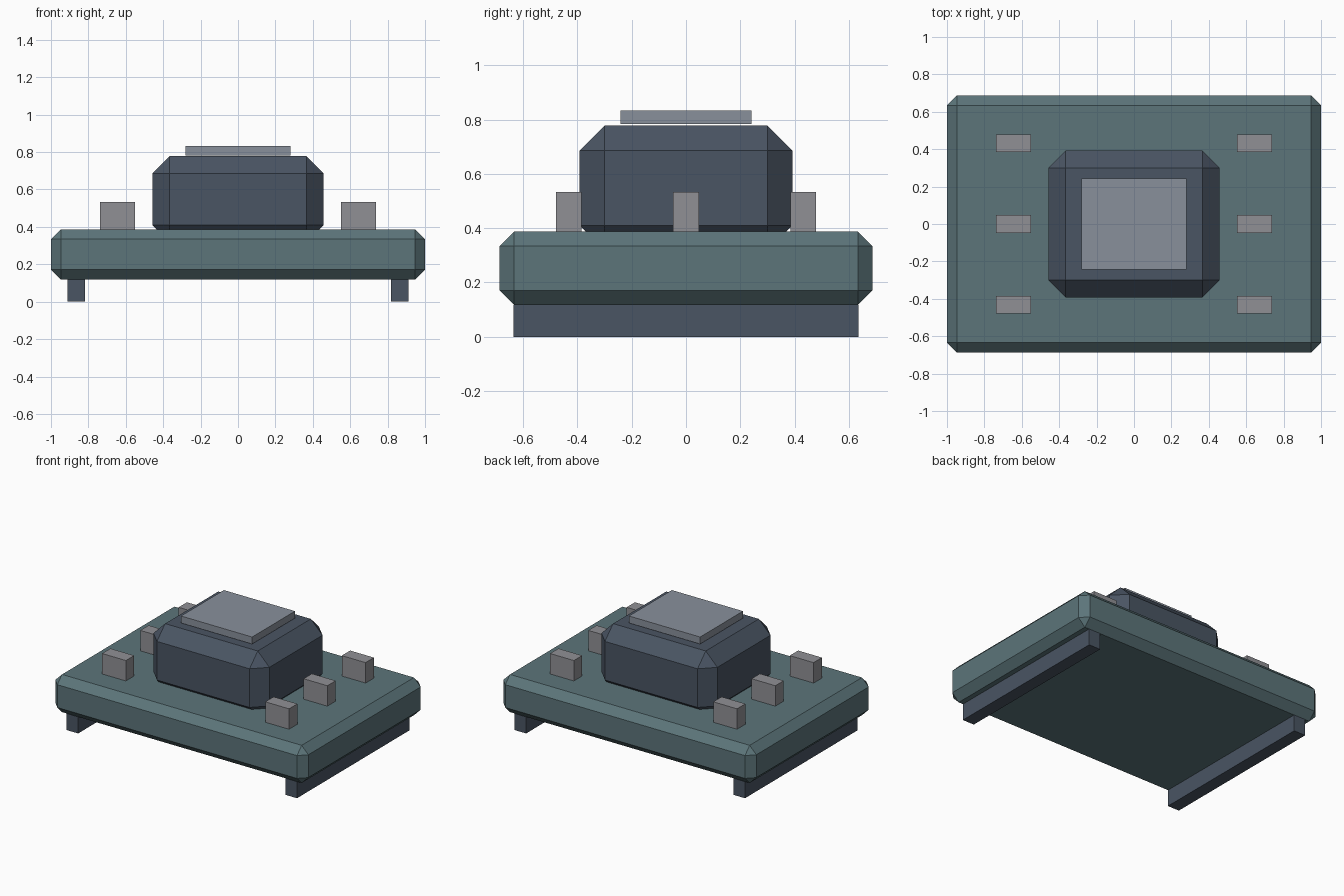
import bpy
import bmesh

if "Cube" in bpy.data.objects:
    bpy.data.objects.remove(bpy.data.objects["Cube"])


def material(name, rgb):
    m = bpy.data.materials.new(name)
    m.diffuse_color = (*rgb, 1)
    m.use_nodes = True
    m.node_tree.nodes["Principled BSDF"].inputs["Base Color"].default_value = m.diffuse_color
    return m


teal = material("teal", (0.107, 0.178, 0.195))
slate = material("slate", (0.068, 0.090, 0.125))
grey = material("grey", (0.28, 0.28, 0.30))
plate_grey = material("plate_grey", (0.25, 0.28, 0.33))


def box(name, lo, hi, mat, chamfer=0):
    """Axis-aligned box between two corners, with optional flat chamfers."""
    bm = bmesh.new()
    bmesh.ops.create_cube(bm, size=1)
    for v in bm.verts:
        for i in range(3):
            v.co[i] = lo[i] + (v.co[i] + 0.5) * (hi[i] - lo[i])
    if chamfer:
        bmesh.ops.bevel(bm, geom=bm.edges[:], offset=chamfer,
                        offset_type='OFFSET', segments=1, affect='EDGES')
    mesh = bpy.data.meshes.new(name)
    bm.to_mesh(mesh)
    bm.free()
    mesh.materials.append(mat)
    ob = bpy.data.objects.new(name, mesh)
    bpy.context.collection.objects.link(ob)
    return ob


# Chamfered base slab
box("base_slab", (-1, -0.687, 0.118), (1, 0.687, 0.387), teal, 0.053)

# Central housing, sunk a little into the slab, with its cover plate
box("housing", (-0.458, -0.392, 0.318), (0.458, 0.392, 0.778), slate, 0.092)
box("cover_plate", (-0.281, -0.242, 0.783), (0.281, 0.242, 0.833), plate_grey)

for side, s in (("left", -1), ("right", 1)):
    # Runner under the slab
    x = 0.865 * s
    box(f"runner_{side}", (x - 0.046, -0.635, 0), (x + 0.046, 0.635, 0.118), slate)
    # Row of three contact blocks
    x = 0.645 * s
    for row, y in (("front", -0.432), ("middle", 0), ("back", 0.432)):
        box(f"contact_{side}_{row}", (x - 0.094, y - 0.047, 0.385),
            (x + 0.094, y + 0.047, 0.533), grey)
